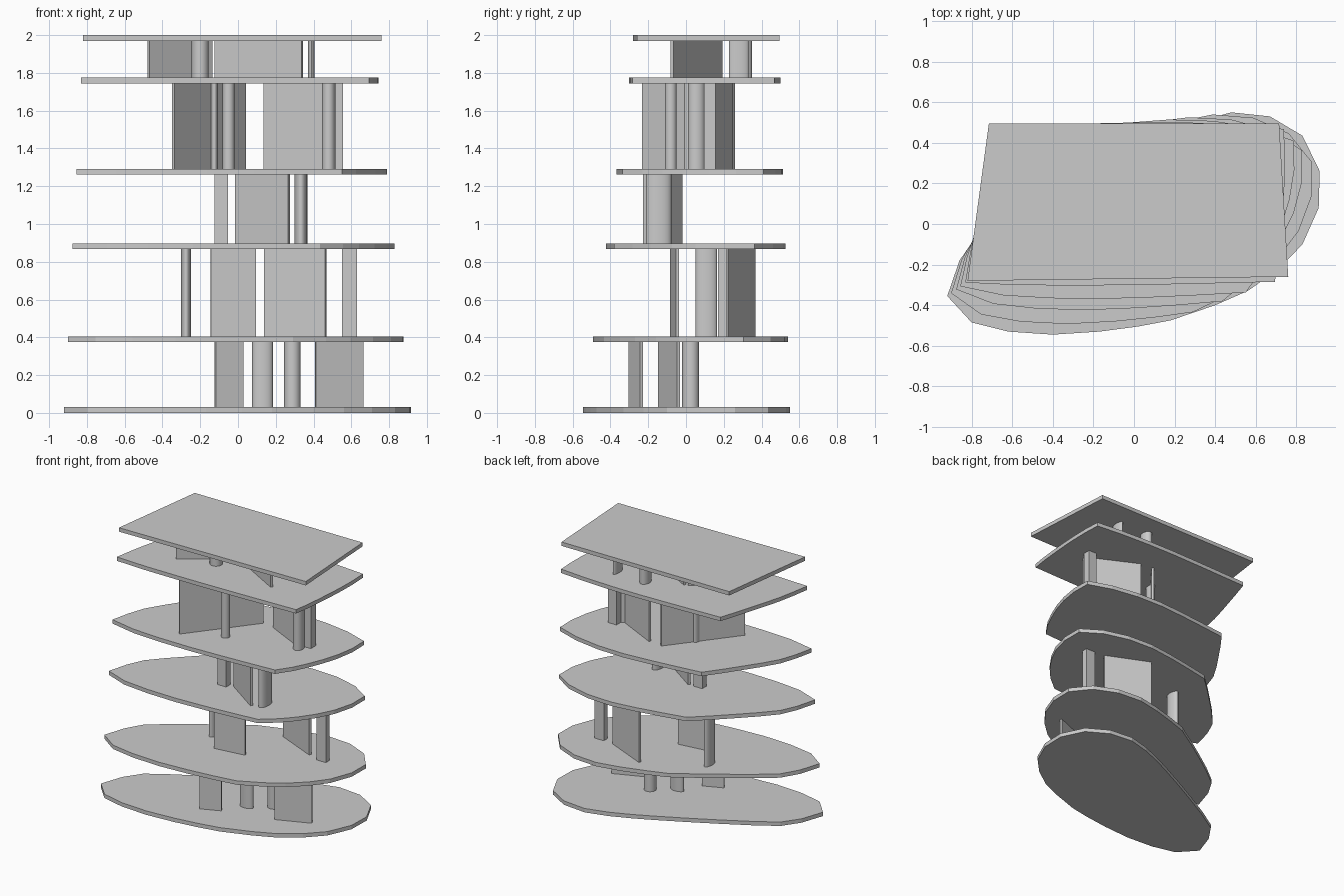
import bpy, bmesh, math
from mathutils import Vector

cube = bpy.data.objects.get("Cube")
if cube:
    bpy.data.objects.remove(cube, do_unlink=True)

grey = bpy.data.materials.new("light_grey")
grey.use_nodes = True
grey.diffuse_color = (0.6, 0.6, 0.6, 1)
grey.node_tree.nodes["Principled BSDF"].inputs["Base Color"].default_value = (0.6, 0.6, 0.6, 1)


def prism(name, outline, z0, z1, smooth=False):
    """Extrude a counter-clockwise outline from z0 up to z1."""
    bm = bmesh.new()
    low = [bm.verts.new((p[0], p[1], z0)) for p in outline]
    high = [bm.verts.new((p[0], p[1], z1)) for p in outline]
    bm.faces.new(low[::-1])
    bm.faces.new(high)
    n = len(outline)
    for i in range(n):
        j = (i + 1) % n
        bm.faces.new((low[i], low[j], high[j], high[i]))
    bmesh.ops.recalc_face_normals(bm, faces=bm.faces)
    mesh = bpy.data.meshes.new(name)
    bm.to_mesh(mesh)
    bm.free()
    mesh.materials.append(grey)
    obj = bpy.data.objects.new(name, mesh)
    bpy.context.collection.objects.link(obj)
    if smooth:
        bpy.ops.object.select_all(action="DESELECT")
        obj.select_set(True)
        bpy.context.view_layer.objects.active = obj
        bpy.ops.object.shade_smooth_by_angle(angle=math.radians(40))
    return obj


def wall(name, z, start, end, thick=0.018):
    a, b = Vector(start), Vector(end)
    d = (b - a).normalized()
    side = Vector((-d.y, d.x)) * thick / 2
    prism(name, [a - side, b - side, b + side, a + side], *z)


def column(name, z, centre, rx, ry, sides=24):
    ring = [(centre[0] + rx * math.cos(math.tau * i / sides),
             centre[1] + ry * math.sin(math.tau * i / sides)) for i in range(sides)]
    prism(name, ring, *z, smooth=True)


def post(name, z, low, high):
    prism(name, [low, (high[0], low[1]), high, (low[0], high[1])], *z)


# Floor slabs: a rounded base outline morphs evenly into a four-cornered roof
base = [(-.92, -.355), (-.80, -.485), (-.62, -.53), (-.40, -.545), (-.17, -.53), (.02, -.505),
        (.18, -.475), (.40, -.40), (.56, -.33), (.71, -.225), (.83, -.10), (.91, .08),
        (.915, .26), (.83, .435), (.67, .53), (.48, .55), (.31, .505), (.16, .445),
        (.02, .38), (-.20, .27), (-.40, .165), (-.60, .055), (-.77, -.05), (-.86, -.18)]
corners = [Vector(c) for c in ((-.82, -.28), (.76, -.26), (.715, .495), (-.715, .495))]
roof = [corners[k].lerp(corners[(k + 1) % 4], i / 6) for k in range(4) for i in range(6)]

levels = [0, .375, .867, 1.262, 1.745, 1.97]
slab = .03
for n, z in enumerate(levels):
    t = z / levels[-1]
    outline = [Vector(p).lerp(q, t) for p, q in zip(base, roof)]
    name = "roof_slab" if n == 5 else f"floor_slab_{n + 1}"
    prism(name, outline if n < 5 else corners, z, z + slab)

# Storey heights between neighbouring slabs
storey = [(a + slab, b) for a, b in zip(levels, levels[1:])]

# First storey
z = storey[0]
wall("first_short_wall", z, (-.12, -.295), (.025, -.235))
wall("first_long_wall", z, (.41, -.14), (.66, -.04))
column("first_wide_column", z, (.13, -.08), .055, .03)
column("first_round_column", z, (.288, .025), .044, .045)

# Second storey
z = storey[1]
wall("second_front_wall", z, (-.145, -.075), (.095, -.045))
wall("second_back_wall", z, (.14, .36), (.465, .215))
column("second_column", z, (-.275, .108), .026, .057)
post("second_post", z, (.55, .17), (.63, .215))

# Third storey
z = storey[2]
wall("third_wall", z, (-.01, -.025), (.27, -.22))
column("third_column", z, (.333, -.145), .034, .068)
post("third_post", z, (-.125, -.07), (-.052, -.02))

# Fourth storey
z = storey[3]
wall("fourth_long_wall", z, (-.342, -.228), (.035, .255))
wall("fourth_short_wall", z, (.138, .24), (.50, .06))
column("fourth_front_column", z, (-.05, -.08), .031, .031)
column("fourth_thin_column", z, (-.125, .035), .02, .045)
column("fourth_right_column", z, (.48, .055), .036, .045)
post("fourth_post", z, (.485, .095), (.555, .155))

# Fifth storey
z = storey[4]
wall("fifth_left_wall", z, (-.475, -.075), (-.14, .175))
wall("fifth_right_wall", z, (-.12, .185), (.34, -.075))
column("fifth_front_column", z, (-.2, .02), .045, .046)
column("fifth_back_column", z, (.135, .30), .035, .05)
column("fifth_thin_column", z, (.388, .28), .018, .052)
